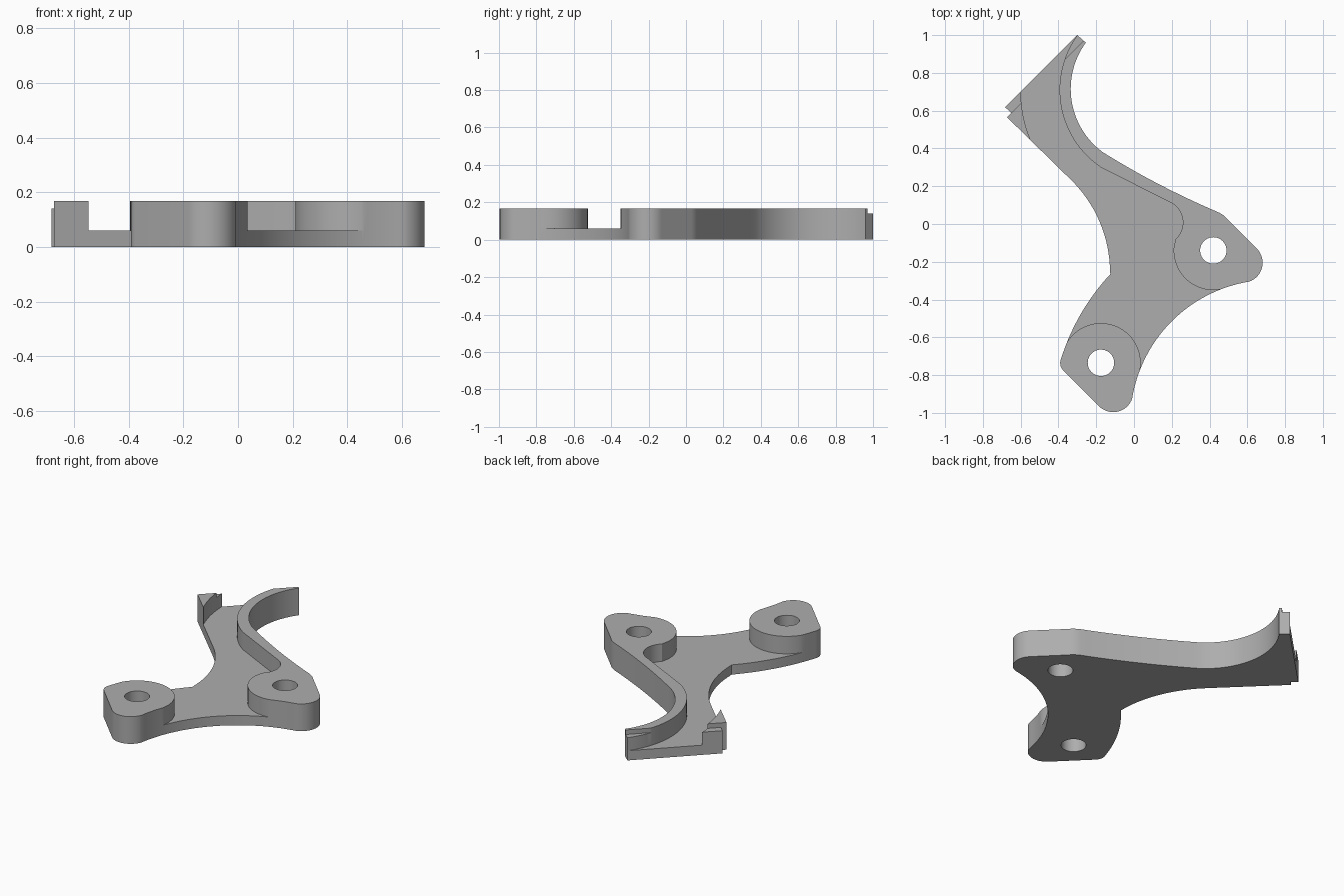
import bpy, bmesh, math
from mathutils import Vector

cube = bpy.data.objects.get("Cube")
if cube:
    bpy.data.objects.remove(cube)

TOP, FLOOR, LIP = 0.168, 0.06, 0.14
HOLES = [(0.42, -0.14), (-0.175, -0.735)]
BOSS_R, HOLE_R = 0.21, 0.07
HOOK = (0.1, 0.71)


def sweep(c, r, a0, a1, n=24):
    """Points on a circle between two angles in degrees."""
    return [(c[0] + r * math.cos(math.radians(a0 + (a1 - a0) * i / n)),
             c[1] + r * math.sin(math.radians(a0 + (a1 - a0) * i / n))) for i in range(n + 1)]


def arc(p, q, s, n=16):
    """Arc from p through q to s."""
    (ax, ay), (bx, by), (cx, cy) = p, q, s
    d = 2 * (ax * (by - cy) + bx * (cy - ay) + cx * (ay - by))
    a2, b2, c2 = ax * ax + ay * ay, bx * bx + by * by, cx * cx + cy * cy
    o = Vector(((a2 * (by - cy) + b2 * (cy - ay) + c2 * (ay - by)) / d,
                (a2 * (cx - bx) + b2 * (ax - cx) + c2 * (bx - ax)) / d))
    r = (Vector(p) - o).length
    t0, tq, t1 = (math.degrees(math.atan2(v[1] - o.y, v[0] - o.x)) for v in (p, q, s))
    span = (t1 - t0) % 360
    if (tq - t0) % 360 > span:
        span -= 360
    return sweep(o, r, t0, t0 + span, n)


def prism(name, pts, z0, z1):
    """Extrude a closed outline between two heights."""
    bm = bmesh.new()
    face = bm.faces.new([bm.verts.new((x, y, z0)) for x, y in pts])
    ext = bmesh.ops.extrude_face_region(bm, geom=[face])["geom"]
    bmesh.ops.translate(bm, vec=(0, 0, z1 - z0),
                        verts=[v for v in ext if isinstance(v, bmesh.types.BMVert)])
    bmesh.ops.recalc_face_normals(bm, faces=bm.faces)
    mesh = bpy.data.meshes.new(name)
    bm.to_mesh(mesh)
    bm.free()
    ob = bpy.data.objects.new(name, mesh)
    bpy.context.collection.objects.link(ob)
    return ob


def cut(target, cutter):
    """Subtract the cutter and discard it."""
    cutter.hide_render = True
    mod = target.modifiers.new("cut", 'BOOLEAN')
    mod.operation, mod.solver, mod.object = 'DIFFERENCE', 'EXACT', cutter
    bpy.context.view_layer.objects.active = target
    bpy.ops.object.modifier_apply(modifier=mod.name)
    bpy.data.objects.remove(cutter)


# Bracket body at full height
outline = [(-0.30, 1.0)]
outline += arc((-0.255, 0.96), (-0.335, 0.71), (-0.165, 0.38), 32)
outline += arc((-0.165, 0.38), (0.08, 0.238), (0.44, 0.065))[1:]
outline += arc((0.44, 0.065), (0.473, 0.046), (0.50, 0.02), 6)[1:]
outline += arc((0.65, -0.13), (0.678, -0.23), (0.61, -0.305))
outline += arc((0.61, -0.305), (0.2, -0.515), (-0.01, -0.925), 40)[1:]
outline += arc((-0.01, -0.925), (-0.085, -0.993), (-0.185, -0.965))[1:]
outline += arc((-0.375, -0.775), (-0.39, -0.745), (-0.385, -0.71), 6)
outline += arc((-0.385, -0.71), (-0.275, -0.465), (-0.125, -0.265))[1:]
outline += arc((-0.127, -0.25), (-0.19, 0.03), (-0.335, 0.235))
outline += [(-0.672, 0.565), (-0.65, 0.588), (-0.682, 0.618)]
body = prism("bracket_body", outline, 0, TOP)

# Pocket that leaves the curved wall, both bosses and the corner wedge standing
pocket = [(-0.29, 1.2)] + sweep(HOOK, 0.494, 144, 236, 32)
pocket += arc((0.18, 0.12), (0.247, 0.06), (0.22, -0.08))
pocket += sweep(HOLES[0], BOSS_R, 176, 289, 32)
pocket += [(0.6, -0.7), (0.3, -0.95)]
pocket += sweep(HOLES[1], BOSS_R, -19, 150, 40)
pocket += [(-0.7, -0.5), (-0.45, 0.3)]
pocket += sweep(HOOK, 0.70, 204, 180, 12)
pocket += [(-0.62, 1.0)]
cut(body, prism("pocket_cutter", pocket, FLOOR, 0.4))

# Lowered lip along the slanted end
cut(body, prism("lip_cutter", [(-1.0, 0.237), (0.1, 1.337), (-0.2, 1.637), (-1.3, 0.537)],
                LIP, 0.4))

# Screw holes
for c in HOLES:
    cut(body, prism("hole_cutter", sweep(c, HOLE_R, 0, 351, 39), -0.1, 0.4))

# Finish
grey = bpy.data.materials.new("mid_grey")
grey.use_nodes = True
colour = (0.42, 0.42, 0.42, 1)
grey.diffuse_color = colour
grey.node_tree.nodes["Principled BSDF"].inputs["Base Color"].default_value = colour
body.data.materials.clear()
body.data.materials.append(grey)

bpy.ops.object.select_all(action='DESELECT')
body.select_set(True)
bpy.context.view_layer.objects.active = body
bpy.ops.object.shade_smooth_by_angle(angle=math.radians(25))
